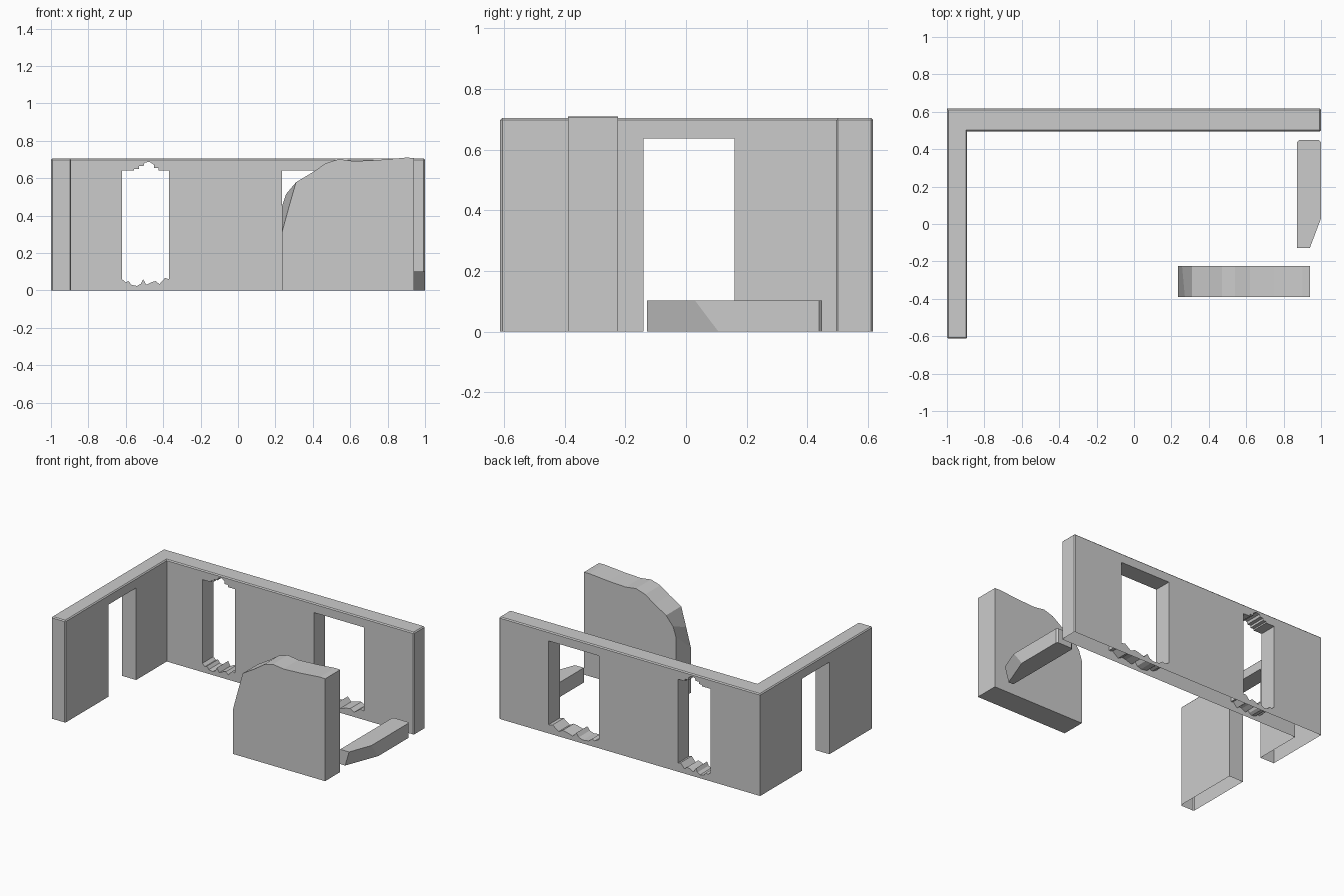
import bpy, bmesh

if "Cube" in bpy.data.objects:
    bpy.data.objects.remove(bpy.data.objects["Cube"])


def loft(name, a, b):
    """Closed solid between two matching point loops."""
    bm = bmesh.new()
    va = [bm.verts.new(p) for p in a]
    vb = [bm.verts.new(p) for p in b]
    n = len(a)
    bm.faces.new(va)
    bm.faces.new(vb[::-1])
    for i in range(n):
        j = (i + 1) % n
        bm.faces.new((va[i], vb[i], vb[j], va[j]))
    bmesh.ops.remove_doubles(bm, verts=bm.verts, dist=1e-5)
    bmesh.ops.recalc_face_normals(bm, faces=bm.faces)
    me = bpy.data.meshes.new(name)
    bm.to_mesh(me)
    bm.free()
    ob = bpy.data.objects.new(name, me)
    bpy.context.collection.objects.link(ob)
    return ob


def plan(name, pts, z0, z1):
    return loft(name, [(x, y, z0) for x, y in pts], [(x, y, z1) for x, y in pts])


def elevation(name, pts, y0, y1):
    return loft(name, [(x, y0, z) for x, z in pts], [(x, y1, z) for x, z in pts])


# L-shaped wall with chamfered top and free ends
walls = plan("walls", [(-1, -.613), (-.892, -.613), (-.892, .495),
                       (1, .495), (1, .617), (-1, .617)], 0, .705)
bm = bmesh.new()
bm.from_mesh(walls.data)
edges = []
for e in bm.edges:
    p, q = e.verts[0].co, e.verts[1].co
    m = (p + q) / 2
    if m.z > .7 or (abs(p.z - q.z) > .5 and (m.x > .9 or m.y < -.6)):
        edges.append(e)
bmesh.ops.bevel(bm, geom=edges, offset=.007, segments=1, affect='EDGES')
bm.to_mesh(walls.data)
bm.free()

# Openings: ragged sills shared by both back-wall openings
jag = [(0, .06), (.08, .043), (.14, .05), (.2, .03), (.32, .024), (.4, .035),
       (.45, .06), (.52, .03), (.64, .045), (.72, .05), (.8, .033), (.92, .067), (1, .06)]


def sill(x0, x1):
    return [(x0 + (x1 - x0) * t, z) for t, z in jag]


broken_top = [(-.37, .64), (-.425, .64), (-.425, .655), (-.45, .655), (-.45, .672),
              (-.475, .688), (-.50, .682), (-.505, .665), (-.53, .665), (-.53, .65),
              (-.555, .65), (-.555, .64), (-.62, .64)]
cutters = [
    elevation("cut_broken_window", sill(-.62, -.37) + broken_top, .4, .7),
    elevation("cut_wide_window", sill(.235, .62) + [(.62, .64), (.235, .64)], .4, .7),
    plan("cut_doorway", [(-1.1, -.14), (-.8, -.14), (-.8, .16), (-1.1, .16)], -.1, .637),
]
bpy.context.view_layer.objects.active = walls
for c in cutters:
    mod = walls.modifiers.new(c.name, 'BOOLEAN')
    mod.operation = 'DIFFERENCE'
    mod.solver = 'EXACT'
    mod.object = c
    bpy.ops.object.modifier_apply(modifier=mod.name)
for c in cutters:
    bpy.data.objects.remove(c)

# Walls are open underneath
bm = bmesh.new()
bm.from_mesh(walls.data)
under = [f for f in bm.faces if all(v.co.z < .001 for v in f.verts)]
bmesh.ops.delete(bm, geom=under, context='FACES')
bm.to_mesh(walls.data)
bm.free()

# Free-standing broken slab, with a slanted break at its left edge
crest = [(.94, 0), (.94, .708), (.9, .71), (.75, .697), (.62, .691), (.54, .702),
         (.47, .68), (.4, .632), (.31, .578)]
front = crest + [(.272, .445), (.235, .31), (.235, 0)]
back = crest + [(.257, .515), (.235, .45), (.235, 0)]
loft("broken_slab", [(x, -.39, z) for x, z in front], [(x, -.225, z) for x, z in back])

# Low wall stub with a raked broken end
rest = [(1, .438), (.99, .448), (.883, .448), (.872, .438), (.872, -.128)]
loft("wall_stub",
     [(x, y, 0) for x, y in [(.91, -.128), (1, .107)] + rest],
     [(x, y, .102) for x, y in [(.94, -.128), (1, .03)] + rest])
